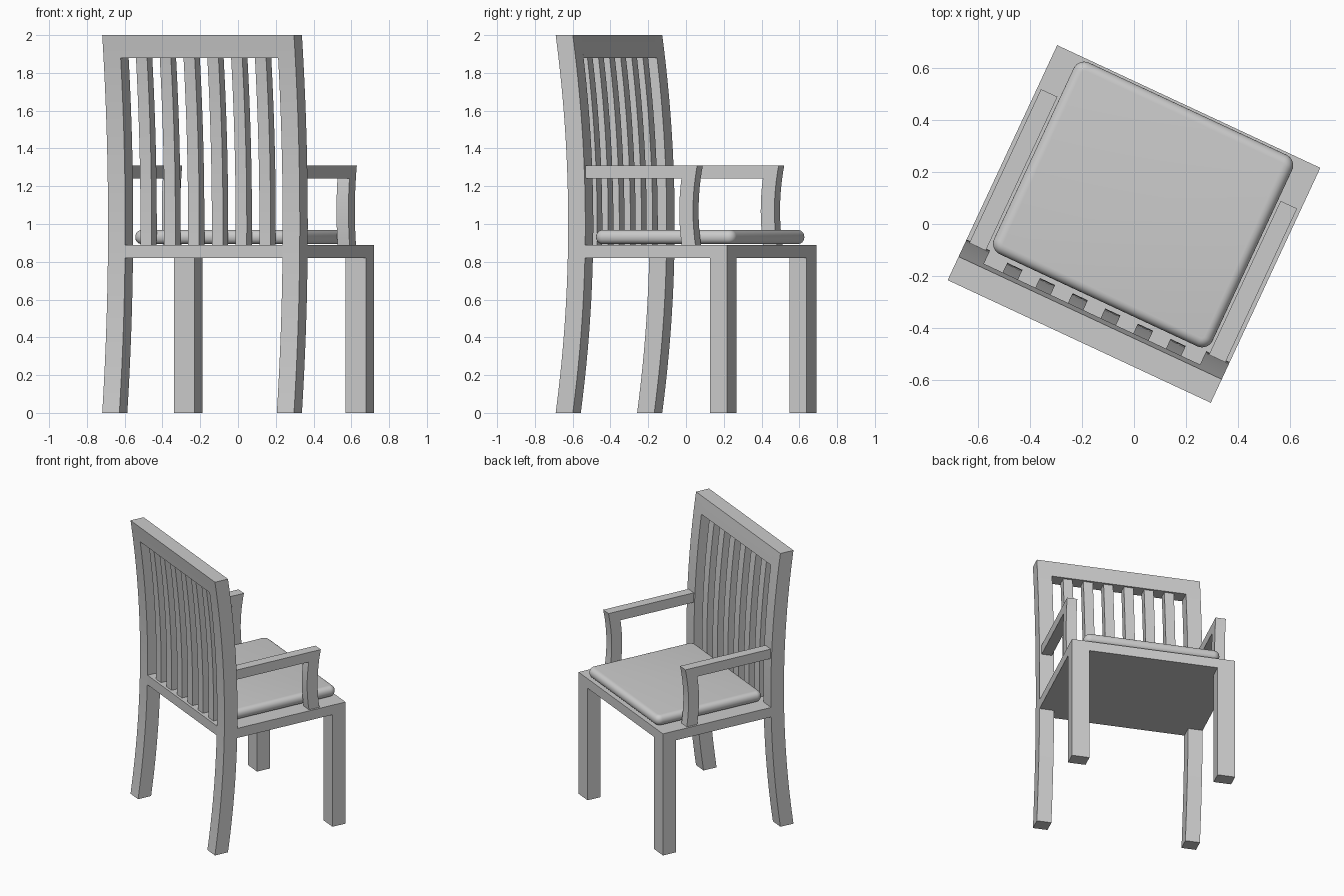
import bpy, bmesh
from math import radians
from mathutils import Matrix

if "Cube" in bpy.data.objects:
    bpy.data.objects.remove(bpy.data.objects["Cube"])

TURN = Matrix.Rotation(radians(-25), 4, 'Z')   # whole chair is turned about z


def finish(name, bm, smooth=False):
    bmesh.ops.recalc_face_normals(bm, faces=bm.faces[:])
    bm.transform(TURN)
    me = bpy.data.meshes.new(name)
    bm.to_mesh(me)
    bm.free()
    ob = bpy.data.objects.new(name, me)
    bpy.context.collection.objects.link(ob)
    if smooth:
        bpy.ops.object.select_all(action='DESELECT')
        ob.select_set(True)
        bpy.context.view_layer.objects.active = ob
        bpy.ops.object.shade_smooth_by_angle(angle=radians(30))
    return ob


def prism(name, pts, direction, smooth=False):
    """Extrude a closed outline of 3D points along a vector."""
    bm = bmesh.new()
    face = bm.faces.new([bm.verts.new(p) for p in pts])
    ext = bmesh.ops.extrude_face_region(bm, geom=[face])
    bmesh.ops.translate(bm, vec=direction,
                        verts=[g for g in ext['geom'] if isinstance(g, bmesh.types.BMVert)])
    return finish(name, bm, smooth)


def box(name, x0, x1, y0, y1, z0, z1):
    return prism(name, [(x0, y0, z0), (x1, y0, z0), (x1, y1, z0), (x0, y1, z0)],
                 (0, 0, z1 - z0))


def curved_bar(name, x0, x1, curve, near, far, z0, z1, n):
    """Upright bar whose depth follows curve(z), between two offsets."""
    zs = [z0 + (z1 - z0) * i / n for i in range(n + 1)]
    pts = [(x0, curve(z) + near, z) for z in zs]
    pts += [(x0, curve(z) + far, z) for z in reversed(zs)]
    return prism(name, pts, (x1 - x0, 0, 0), True)


def back_curve(z):
    return -0.5 + 0.073 * (1 - (z - 1) ** 2)


def post_curve(z):
    return 0.215 + 0.43 * (z - 1.07) ** 2


# Seat board, notched around the back legs
half = [(0.46, -0.427), (0.46, -0.33), (0.56, -0.33), (0.56, 0.5)]
outline = half + [(-x, y) for x, y in reversed(half)]
prism("seat", [(x, y, 0.82) for x, y in outline], (0, 0, 0.07))

# Legs, armrests and armrest posts on both sides
for side, s in (("left", -1), ("right", 1)):
    curved_bar(f"back_leg_{side}", s * 0.46, s * 0.56, back_curve, 0, 0.1, 0, 2, 24)
    box(f"front_leg_{side}", s * 0.44, s * 0.56, 0.4, 0.5, 0, 0.82)
    box(f"armrest_{side}", s * 0.475, s * 0.545, -0.345, 0.295, 1.24, 1.31)
    curved_bar(f"armrest_post_{side}", s * 0.475, s * 0.545, post_curve, 0, 0.08, 0.89, 1.31, 12)

# Top rail and slats of the backrest
curved_bar("top_rail", -0.46, 0.46, back_curve, 0, 0.1, 1.88, 2, 4)
for i in range(6):
    x = (i - 2.5) * 0.139
    curved_bar(f"back_slat_{i + 1}", x - 0.0325, x + 0.0325, back_curve, 0.02, 0.085, 0.89, 1.88, 14)

# Cushion with rounded corners and rims
bm = bmesh.new()
bmesh.ops.create_cube(bm, size=1)
bm.transform(Matrix.Translation((0, 0.083, 0.931)) @ Matrix.Diagonal((0.93, 0.815, 0.075, 1)))
upright = [e for e in bm.edges if abs(e.verts[0].co.z - e.verts[1].co.z) > 0.01]
bmesh.ops.bevel(bm, geom=upright, offset=0.045, segments=8, profile=0.5, affect='EDGES')
rims = [e for e in bm.edges if abs(e.verts[0].co.z - e.verts[1].co.z) < 0.001]
bmesh.ops.bevel(bm, geom=rims, offset=0.035, segments=6, profile=0.5, affect='EDGES')
finish("cushion", bm, True)
